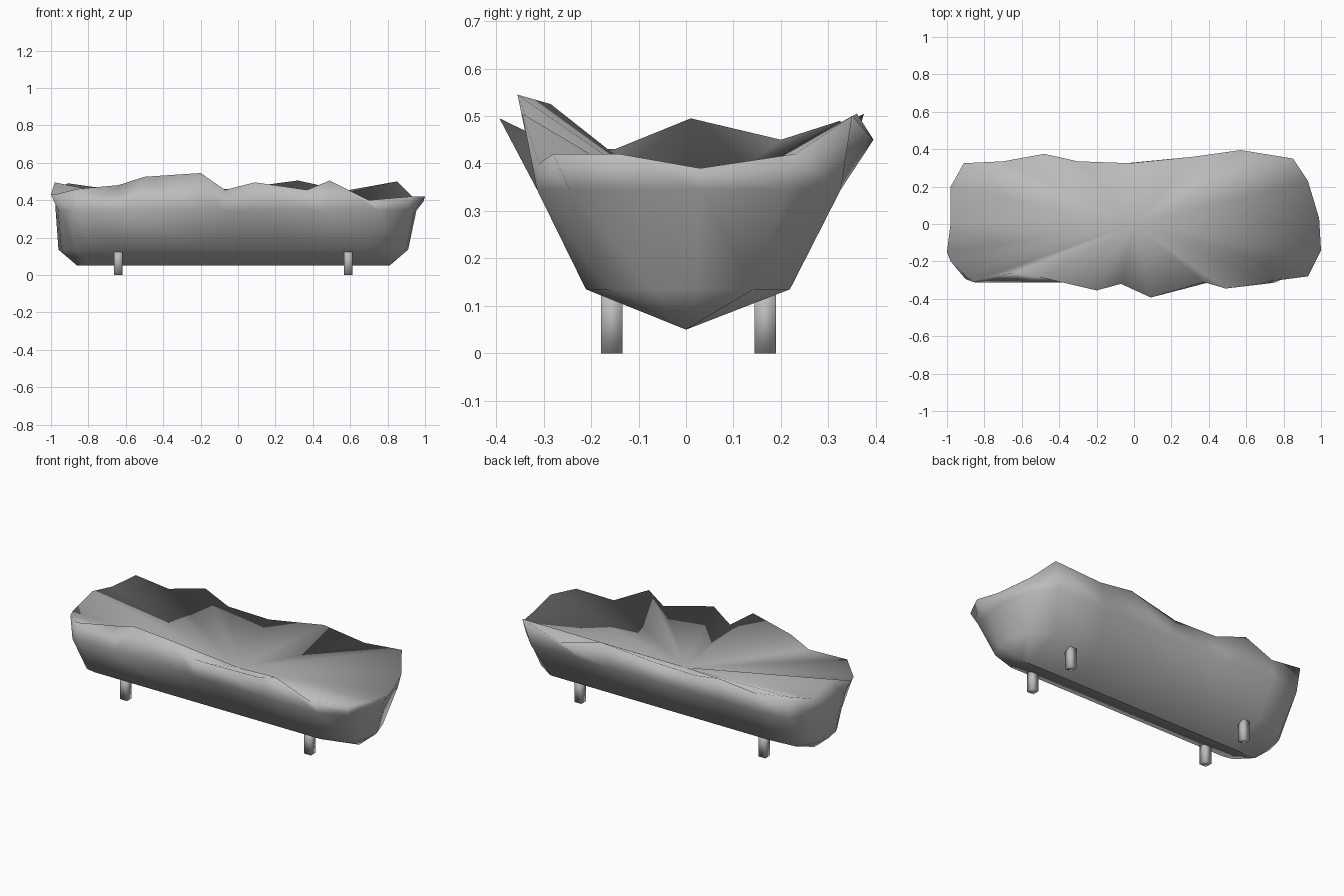
import bpy, bmesh
from math import copysign, pi
from mathutils import Matrix

cube = bpy.data.objects.get("Cube")
if cube:
    bpy.data.objects.remove(cube, do_unlink=True)

grey = bpy.data.materials.new("plain grey")
grey.use_nodes = True
grey.diffuse_color = (0.5, 0.5, 0.5, 1)
bsdf = next(n for n in grey.node_tree.nodes if n.type == 'BSDF_PRINCIPLED')
bsdf.inputs["Base Color"].default_value = (0.5, 0.5, 0.5, 1)

# Jagged rim, counter-clockwise from the left end
RIM = [(.99, .03, .39), (.93, .23, .42), (.85, .35, .5), (.57, .395, .45),
       (.32, .36, .505), (-.02, .325, .46), (-.3, .335, .46), (-.48, .375, .505),
       (-.7, .335, .46), (-.91, .325, .49), (-.98, .2, .45), (-.98, .01, .495),
       (-1, -.15, .43), (-.98, -.2, .43), (-.86, -.31, .46), (-.64, -.26, .48),
       (-.5, -.285, .525), (-.2, -.355, .545), (-.07, -.32, .455), (.09, -.393, .495),
       (.37, -.31, .455), (.49, -.345, .505), (.7, -.31, .4), (.93, -.28, .42),
       (1, -.14, .42)]


def hull_point(point, z, centre, half, bulge):
    """Carry a rim point to a straight-sided outline with bowed ends."""
    x, y = point[0] / .9, point[1] / .345
    k = max(abs(x), abs(y))
    x, y = x / k, y / k
    bow = copysign(bulge * (1 - y * y), x) if abs(x) > .999 else 0
    return (centre[0] + half[0] * x + bow, centre[1] + half[1] * y, z)


def finish(bm, name):
    bmesh.ops.recalc_face_normals(bm, faces=bm.faces)
    mesh = bpy.data.meshes.new(name)
    bm.to_mesh(mesh)
    bm.free()
    mesh.shade_smooth()
    mesh.materials.append(grey)
    obj = bpy.data.objects.new(name, mesh)
    bpy.context.collection.objects.link(obj)


# Trough: rim, shoulder, chine and keel rings, with a sunken fan on top
mid = [hull_point(p, .345, (-.01, .006), (.88, .32), .085) for p in RIM]
low = [hull_point(p, .135, (-.025, .004), (.835, .215), .1) for p in RIM]
keel = [(min(.81, max(-.86, p[0])), 0, .05) for p in low]
bm = bmesh.new()
rings = [[bm.verts.new(p) for p in ring] for ring in (RIM, mid, low, keel)]
centre = bm.verts.new((0, 0, .3))
for i in range(len(RIM)):
    j = (i + 1) % len(RIM)
    for upper, lower in zip(rings, rings[1:]):
        bm.faces.new((upper[i], lower[i], lower[j], upper[j]))
    bm.faces.new((centre, rings[0][i], rings[0][j]))
bmesh.ops.remove_doubles(bm, verts=bm.verts, dist=.0005)
bmesh.ops.dissolve_degenerate(bm, edges=bm.edges, dist=.0005)
finish(bm, "trough")

# Four short square legs
for end, x in (("right", -.64), ("left", .59)):
    for side, y in (("front", -.156), ("back", .167)):
        bm = bmesh.new()
        bmesh.ops.create_cone(bm, cap_ends=True, segments=4, radius1=.032,
                              radius2=.032, depth=.14,
                              matrix=Matrix.Rotation(pi / 4, 4, 'Z'))
        bmesh.ops.translate(bm, verts=bm.verts, vec=(x, y, .07))
        finish(bm, side + "_" + end + "_leg")
